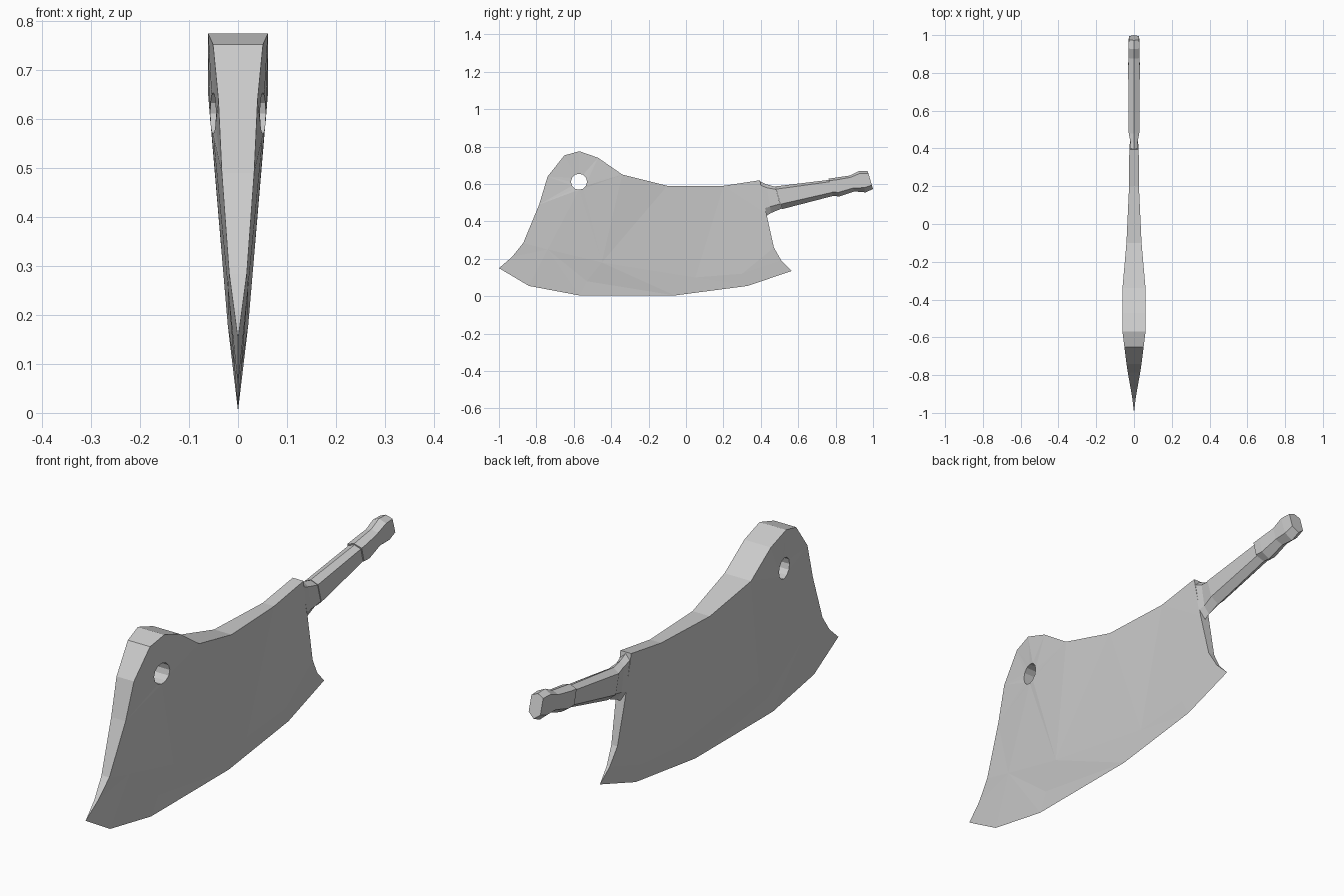
import bpy, bmesh, math
from mathutils import Vector
from mathutils.geometry import delaunay_2d_cdt

cube = bpy.data.objects.get("Cube")
if cube:
    bpy.data.objects.remove(cube)

steel = bpy.data.materials.new("grey steel")
steel.use_nodes = True
grey = (0.6, 0.6, 0.6, 1)
steel.diffuse_color = grey
steel.node_tree.nodes["Principled BSDF"].inputs["Base Color"].default_value = grey


def finish(bm, name):
    bmesh.ops.remove_doubles(bm, verts=bm.verts, dist=0.0005)
    bmesh.ops.recalc_face_normals(bm, faces=bm.faces)
    mesh = bpy.data.meshes.new(name)
    bm.to_mesh(mesh)
    bm.free()
    mesh.materials.append(steel)
    obj = bpy.data.objects.new(name, mesh)
    bpy.context.collection.objects.link(obj)
    return obj


# Blade: outline as (y, z, half thickness), sharp where thickness is zero
outline = [
    (-1, .15, 0), (-.84, .055, 0), (-.57, .004, 0), (-.06, .004, 0),
    (.33, .055, 0), (.565, .135, 0), (.51, .19, .007), (.47, .26, .014),
    (.43, .44, .021), (.395, .62, .025), (.2, .59, .026), (-.1, .59, .04),
    (-.34, .65, .061), (-.47, .74, .061), (-.57, .775, .061),
    (-.65, .753, .051), (-.74, .64, .04), (-.785, .49, .033),
    (-.87, .285, .018), (-.93, .21, .008)]
# Points on the cheek where the grind of the cutting edge begins
grind = [(-.74, .25, .02), (-.53, .08, .005), (-.45, .18, .021),
         (.05, .1, .007), (.3, .12, .007)]
hole_y, hole_z, hole_r, hole_n = -.572, .612, .043, 12
hole = [(hole_y + hole_r * math.cos(math.tau * i / hole_n),
         hole_z + hole_r * math.sin(math.tau * i / hole_n),
         .051 + .006 * math.cos(math.tau * i / hole_n)) for i in range(hole_n)]

points = outline + hole + grind
n = len(outline)
rim = [(i, (i + 1) % n) for i in range(n)]
bore = [(n + i, n + (i + 1) % hole_n) for i in range(hole_n)]
flat, _, tris, _, _, _ = delaunay_2d_cdt(
    [Vector(p[:2]) for p in points], rim + bore, [list(range(n))], 1, 1e-5)

bm = bmesh.new()
sides = [[bm.verts.new((s * w, y, z)) for y, z, w in points] for s in (1, -1)]
for tri in tris:
    if all(n <= i < n + hole_n for i in tri):
        continue
    for side in sides:
        bm.faces.new([side[i] for i in tri])
for a, b in rim + bore:
    bm.faces.new((sides[0][a], sides[0][b], sides[1][b], sides[1][a]))
finish(bm, "blade")


# Handle parts: six-sided rings with a ridge along the top and bottom
def hex_loft(name, rings):
    bm = bmesh.new()
    loops = []
    for yt, zt, yb, zb, w in rings:
        top, bottom = Vector((0, yt, zt)), Vector((0, yb, zb))
        loop = []
        for x, t in ((0, 0), (w, .12), (w, .78), (0, 1), (-w, .78), (-w, .12)):
            p = top.lerp(bottom, t)
            loop.append(bm.verts.new((x, p.y, p.z)))
        loops.append(loop)
    for a, b in zip(loops, loops[1:]):
        for i in range(6):
            j = (i + 1) % 6
            bm.faces.new((a[i], a[j], b[j], b[i]))
    bm.faces.new(loops[0])
    bm.faces.new(loops[-1])
    return finish(bm, name)


hex_loft("bolster", [(.39, .617, .43, .43, .023), (.43, .598, .455, .445, .019),
                     (.478, .585, .51, .468, .028)])
hex_loft("grip", [(.478, .587, .512, .465, .03), (.765, .622, .79, .537, .028)])
hex_loft("pommel", [(.762, .628, .785, .537, .033), (.8, .634, .82, .533, .033),
                    (.875, .645, .9, .56, .028), (.925, .67, .96, .555, .03),
                    (.972, .668, 1, .573, .027)])
